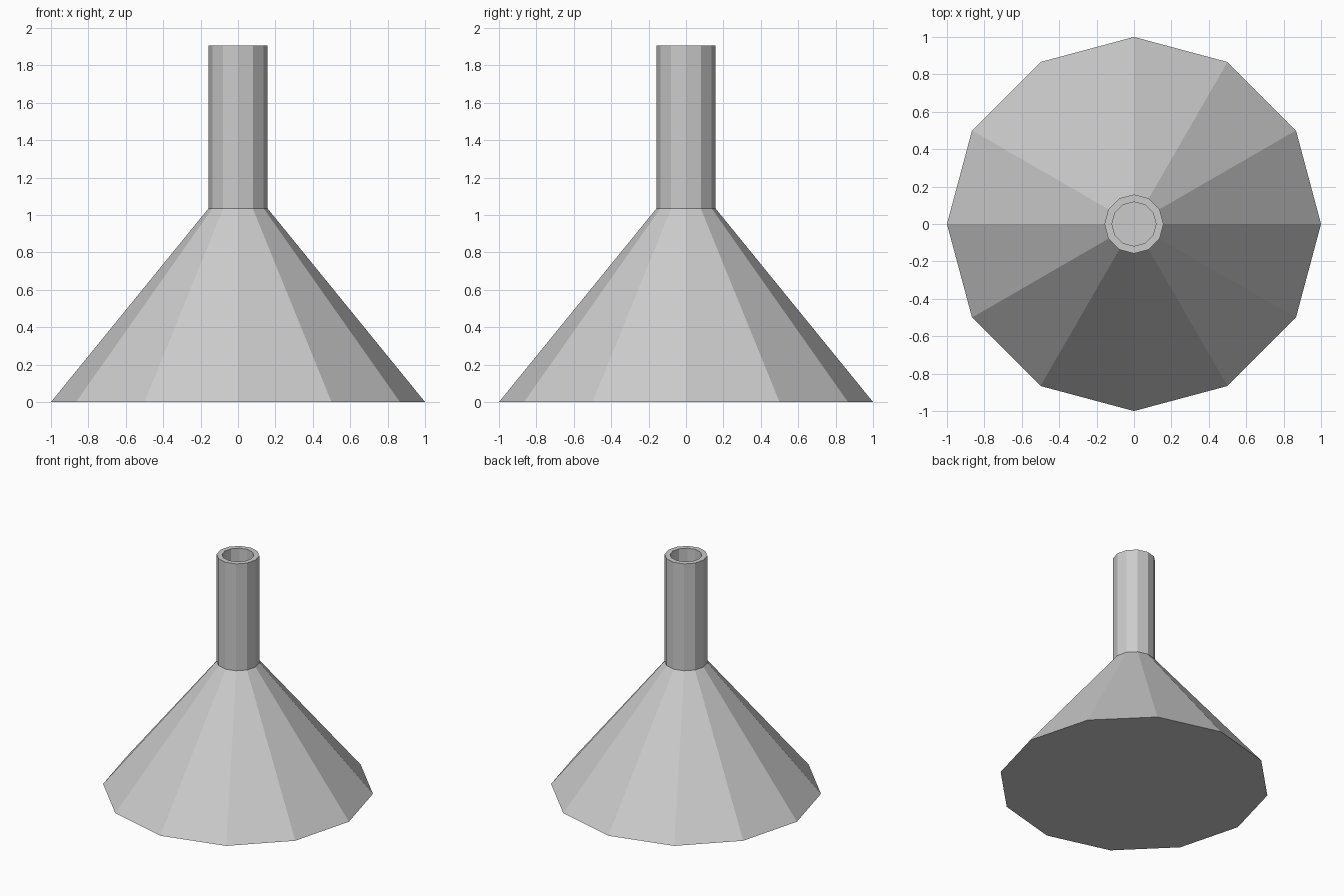
import bpy, bmesh, math

if "Cube" in bpy.data.objects:
    bpy.data.objects.remove(bpy.data.objects["Cube"])

SIDES = 12


def lathe(name, profile, cap_first=False):
    """Revolve (radius, height) points into a flat-faced shell."""
    bm = bmesh.new()
    rings = []
    for r, z in profile:
        rings.append([bm.verts.new((r * math.cos(math.tau * i / SIDES),
                                    r * math.sin(math.tau * i / SIDES), z))
                      for i in range(SIDES)])
    for a, b in zip(rings, rings[1:]):
        for i in range(SIDES):
            j = (i + 1) % SIDES
            bm.faces.new((a[i], a[j], b[j], b[i]))
    if cap_first:
        bm.faces.new(rings[0][::-1])
    mesh = bpy.data.meshes.new(name)
    bm.to_mesh(mesh)
    bm.free()
    obj = bpy.data.objects.new(name, mesh)
    bpy.context.collection.objects.link(obj)
    return obj


# Wide cone with a closed base
lathe("funnel_cone", [(1.0, 0.0), (0.158, 1.035)], cap_first=True)

# Hollow spout: outer wall, rim, inner wall open into the cone
lathe("funnel_spout", [(0.158, 1.035), (0.158, 1.906),
                       (0.118, 1.906), (0.118, 1.035)])
